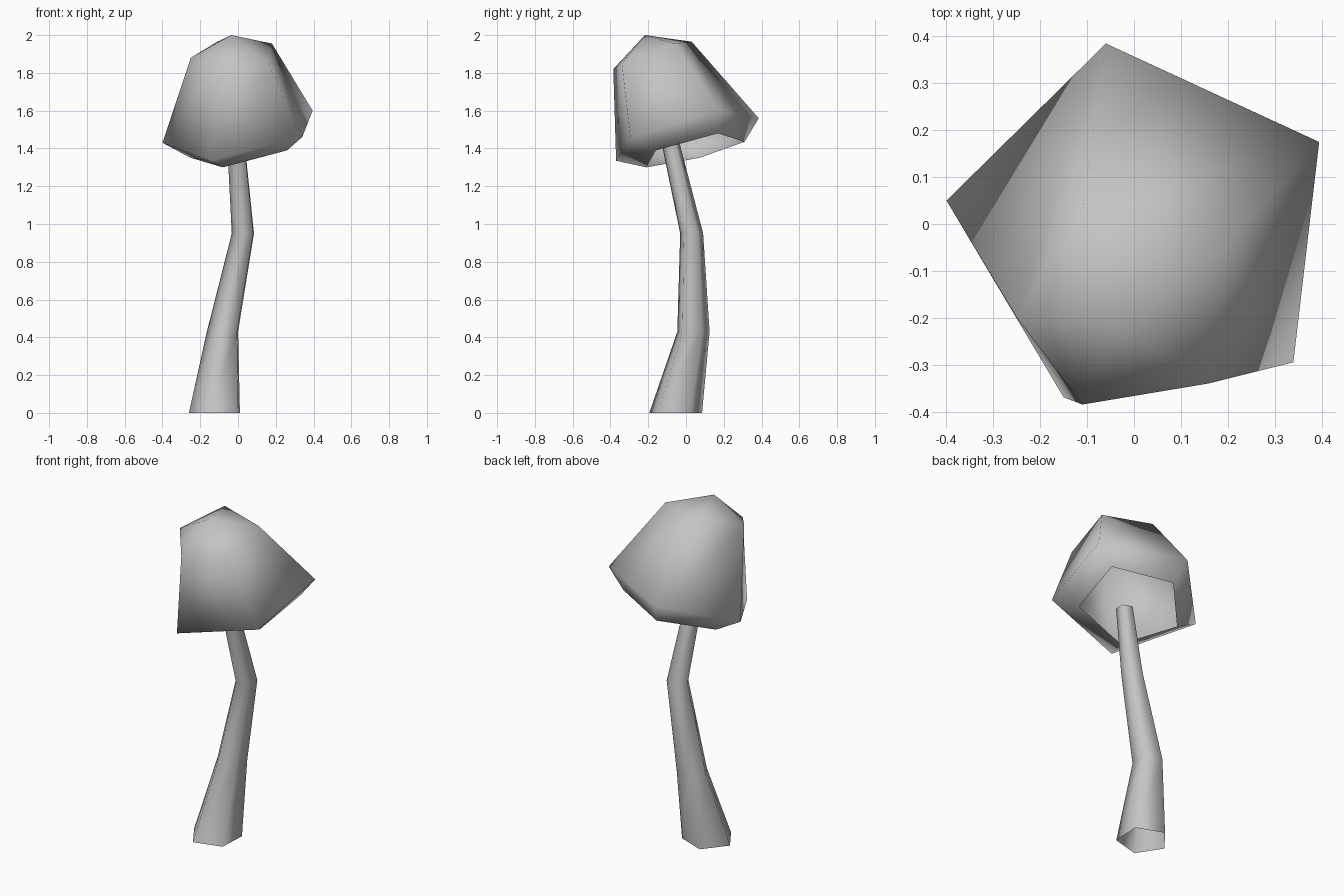
import bpy
import bmesh
from math import cos, sin, radians, tau
from mathutils import Vector

SIDES = 5

default_cube = bpy.data.objects.get("Cube")
if default_cube:
    bpy.data.objects.remove(default_cube, do_unlink=True)


def make_material(name, colour):
    material = bpy.data.materials.new(name)
    material.use_nodes = True
    material.diffuse_color = colour
    material.node_tree.nodes["Principled BSDF"].inputs["Base Color"].default_value = colour
    return material


def level_ring(centre, radius, start=33):
    """Points of a horizontal five-sided ring."""
    points = []
    for i in range(SIDES):
        angle = radians(start) + tau * i / SIDES
        points.append(Vector(centre) + radius * Vector((cos(angle), sin(angle), 0)))
    return points


def loft(name, rings, material, apex=None):
    """Skin a stack of rings from bottom to top, optionally closed by an apex."""
    bm = bmesh.new()
    loops = [[bm.verts.new(point) for point in ring] for ring in rings]
    for lower, upper in zip(loops, loops[1:]):
        for i in range(SIDES):
            j = (i + 1) % SIDES
            bm.faces.new((lower[i], lower[j], upper[j], upper[i]))
    if apex:
        tip = bm.verts.new(apex)
        top = loops[-1]
        for i in range(SIDES):
            bm.faces.new((top[i], top[(i + 1) % SIDES], tip))
    for face in bm.faces:
        face.smooth = True
    mesh = bpy.data.meshes.new(name)
    bm.to_mesh(mesh)
    bm.free()
    mesh.materials.append(material)
    obj = bpy.data.objects.new(name, mesh)
    bpy.context.scene.collection.objects.link(obj)
    return obj


grey = make_material("plain grey", (0.55, 0.55, 0.55, 1))

# Crooked tapering stem, open at both ends
stem_rings = [
    level_ring((-0.113, -0.057, 0), 0.147),
    level_ring((-0.075, 0.038, 0.43), 0.09),
    level_ring((0.031, 0.029, 0.95), 0.064),
    level_ring((-0.008, -0.085, 1.44), 0.05),
]
loft("stem", stem_rings, grey)

# Tilted hollow cap: turned-in lip, wide rim, shoulder and peak
lip = [(0.3, 0.17, 1.48), (-0.02, 0.31, 1.435), (-0.25, 0.07, 1.35),
       (-0.08, -0.21, 1.3), (0.26, -0.16, 1.39)]
rim = [(0.395, 0.175, 1.6), (-0.06, 0.385, 1.56), (-0.4, 0.05, 1.43),
       (-0.15, -0.37, 1.335), (0.34, -0.295, 1.46)]
shoulder = [(0.18, -0.06, 1.955), (-0.11, 0.03, 1.965), (-0.25, -0.2, 1.88),
            (-0.11, -0.385, 1.82), (0.16, -0.34, 1.85)]
loft("cap", [lip, rim, shoulder], grey, apex=(-0.035, -0.217, 2))
